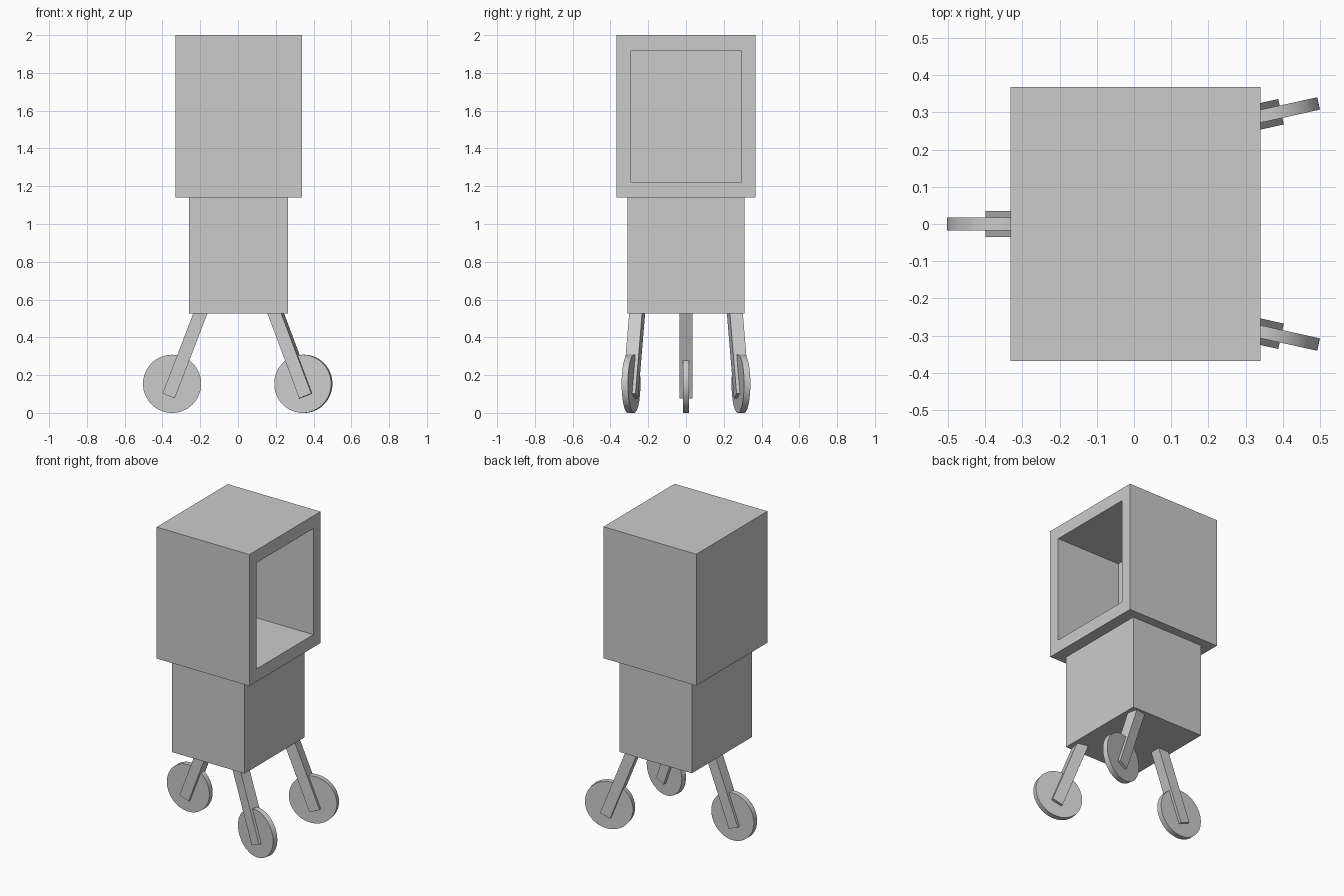
import bpy, bmesh, math
from mathutils import Matrix, Vector

if "Cube" in bpy.data.objects:
    bpy.data.objects.remove(bpy.data.objects["Cube"])


def finish(name, bm):
    bmesh.ops.recalc_face_normals(bm, faces=bm.faces[:])
    mesh = bpy.data.meshes.new(name)
    bm.to_mesh(mesh)
    bm.free()
    ob = bpy.data.objects.new(name, mesh)
    bpy.context.collection.objects.link(ob)
    return ob


def box_bm(center, size):
    bm = bmesh.new()
    bmesh.ops.create_cube(bm, size=1, matrix=Matrix.Translation(center) @ Matrix.Diagonal((*size, 1)))
    return bm


# Upper cabinet with a recess in its +x face
bm = box_bm((0.004, 0, 1.57), (0.672, 0.736, 0.86))
bm.faces.ensure_lookup_table()
face = max(bm.faces, key=lambda f: f.calc_center_median().x)
bmesh.ops.inset_individual(bm, faces=[face], thickness=0.075)
for v in face.verts:
    v.co.y = math.copysign(0.294, v.co.y)
    v.co.z = 1.917 if v.co.z > 1.57 else 1.223
new = bmesh.ops.extrude_discrete_faces(bm, faces=[face])["faces"]
bmesh.ops.translate(bm, verts=new[0].verts[:], vec=(-0.465, 0, 0))
finish("cabinet", bm)

# Lower body
finish("lower_body", box_bm((0.003, 0, 0.8325), (0.525, 0.62, 0.615)))


# Leg and wheel, modelled pointing along +x from the wheel hub, then turned
def leg_and_wheel(label, x, y, degrees):
    place = Matrix.Translation((x, y, 0.154)) @ Matrix.Rotation(math.radians(degrees), 4, 'Z')
    length = 0.49
    leg = box_bm((0, 0, length / 2), (0.07, 0.07, length))
    tilt = Matrix.Translation((0.018, 0, -0.064)) @ Matrix.Rotation(math.radians(-21), 4, 'Y')
    bmesh.ops.transform(leg, matrix=place @ tilt, verts=leg.verts[:])
    finish(label + "_leg", leg)

    wheel = bmesh.new()
    bmesh.ops.create_cone(wheel, cap_ends=True, segments=64, radius1=0.154, radius2=0.154, depth=0.034,
                          matrix=place @ Matrix.Rotation(math.pi / 2, 4, 'X'))
    ob = finish(label + "_wheel", wheel)
    bpy.ops.object.select_all(action='DESELECT')
    ob.select_set(True)
    bpy.context.view_layer.objects.active = ob
    bpy.ops.object.shade_smooth_by_angle(angle=math.radians(30))


leg_and_wheel("left", -0.349, 0, 180)
for side, label in ((1, "back_right"), (-1, "front_right")):
    leg_and_wheel(label, 0.346, side * 0.291, side * 12.5)
